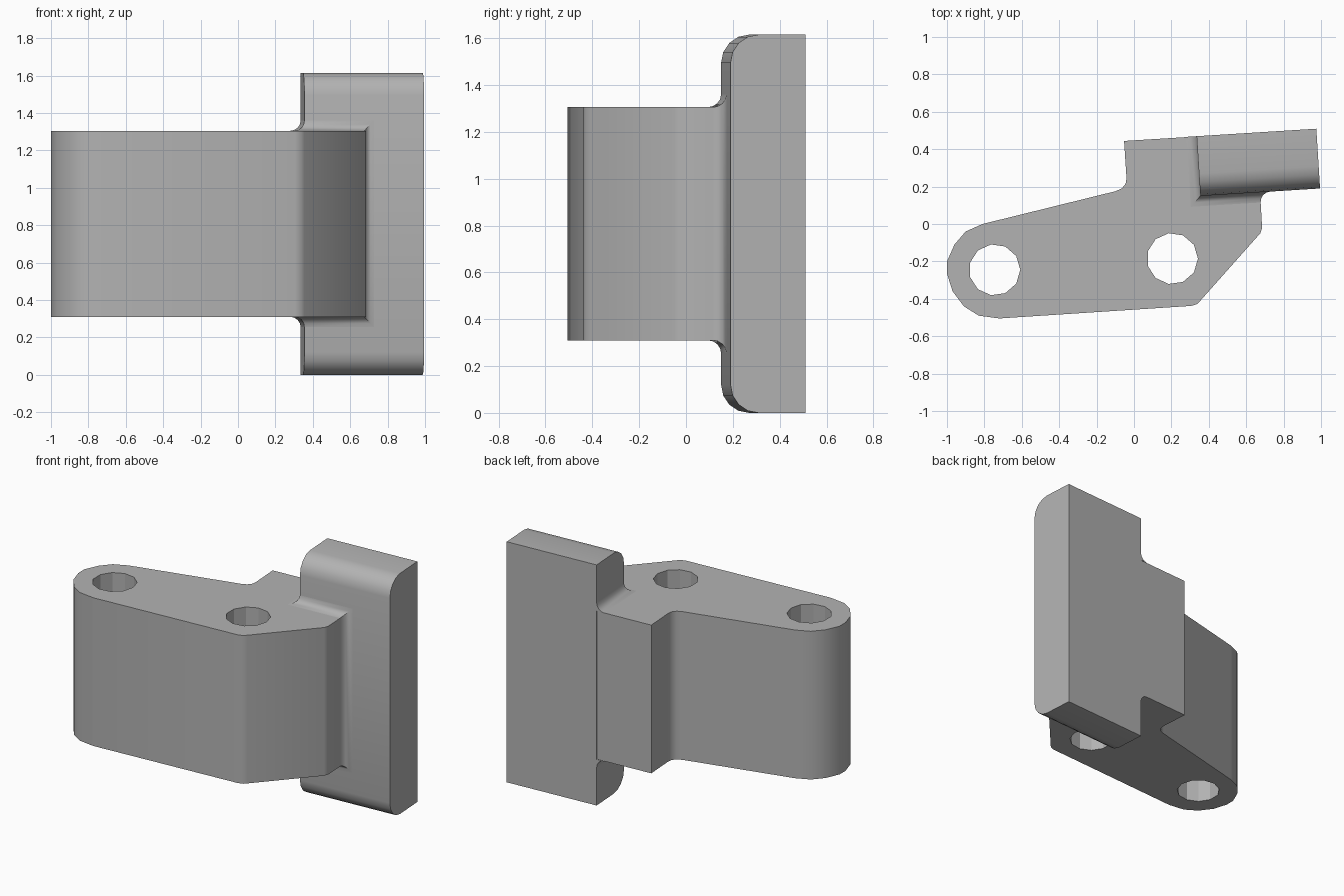
import bpy, bmesh
from math import sin, cos, pi, radians
from mathutils import Matrix

cube = bpy.data.objects.get("Cube")
if cube:
    bpy.data.objects.remove(cube, do_unlink=True)

grey = bpy.data.materials.new("plain grey")
grey.use_nodes = True
GREY = (0.45, 0.45, 0.45, 1)
grey.diffuse_color = GREY
grey.node_tree.nodes["Principled BSDF"].inputs["Base Color"].default_value = GREY

Z0, Z1, HEIGHT = 0.31, 1.305, 1.615      # body bottom, body top, plate height
LENGTH, DEPTH = 0.641, 0.32              # plate size along its own axes
TILT = Matrix.Translation((0.355, 0.15, 0)) @ Matrix.Rotation(radians(3.58), 4, 'Z')


def finish(name, bm, matrix=None):
    bmesh.ops.recalc_face_normals(bm, faces=bm.faces)
    mesh = bpy.data.meshes.new(name)
    bm.to_mesh(mesh)
    bm.free()
    mesh.materials.append(grey)
    ob = bpy.data.objects.new(name, mesh)
    bpy.context.collection.objects.link(ob)
    if matrix:
        ob.matrix_world = matrix
    bpy.ops.object.select_all(action='DESELECT')
    ob.select_set(True)
    bpy.context.view_layer.objects.active = ob
    bpy.ops.object.shade_smooth_by_angle(angle=radians(30))
    return ob


def loop_edges(bm, points):
    verts = [bm.verts.new(p) for p in points]
    return [bm.edges.new((a, b)) for a, b in zip(verts, verts[1:] + verts[:1])]


def extrude(bm, faces, offset):
    geom = bmesh.ops.extrude_face_region(bm, geom=faces)["geom"]
    bmesh.ops.translate(bm, vec=offset, verts=[v for v in geom if isinstance(v, bmesh.types.BMVert)])


# Lever body with two through holes
outline = [(-.72, -.505), (-.83, -.49), (-.91, -.44), (-.97, -.36), (-1, -.265), (-1, -.2),
           (-.96, -.11), (-.9, -.04), (-.81, 0), (-.1, .175), (-.065, .19), (-.045, .215),
           (-.04, .245), (-.053, .444), (.336, .468), (.37, .3), (.67, .3), (.677, .12),
           (.685, -.02), (.675, -.05), (.355, -.41), (.338, -.428), (.305, -.438)]
bm = bmesh.new()
edges = loop_edges(bm, [(x, y, Z0) for x, y in outline])
SIDES = 11
for cx, cy in ((-.745, -.245), (.205, -.185)):
    angles = [2 * pi * i / SIDES for i in range(SIDES)]
    edges += loop_edges(bm, [(cx + .137 * cos(a), cy + .137 * sin(a), Z0) for a in angles])
bmesh.ops.triangle_fill(bm, edges=edges, use_beauty=True)
extrude(bm, bm.faces[:], (0, 0, Z1 - Z0))
bmesh.ops.dissolve_limit(bm, angle_limit=radians(1), verts=bm.verts[:], edges=bm.edges[:])
finish("lever_body", bm)

# Upright plate with rounded front edges at top and bottom
R, STEPS = 0.12, 4
arc = [(R - R * cos(a), R - R * sin(a)) for a in [pi / 2 * i / STEPS for i in range(STEPS + 1)]]
profile = [(DEPTH, 0)] + [(y, z) for y, z in reversed(arc)]
profile += [(y, HEIGHT - z) for y, z in arc] + [(DEPTH, HEIGHT)]
bm = bmesh.new()
face = bm.faces.new([bm.verts.new((0, y, z)) for y, z in profile])
extrude(bm, [face], (LENGTH, 0, 0))
finish("upright_plate", bm, TILT)

# Concave fillet wrapping the joint between body and plate
F, RIGHT = 0.055, 0.319
bm = bmesh.new()
rows = []
for i in range(STEPS + 1):
    a = pi / 2 * i / STEPS
    d, h = F - F * sin(a), F - F * cos(a)
    path = [(-d, DEPTH), (-d, -d), (RIGHT + h, -d)]
    top = [bm.verts.new((x, y, Z1 + h)) for x, y in path]
    low = [bm.verts.new((x, y, Z0 - h)) for x, y in reversed(path)]
    rows.append(top + low)
for r, s in zip(rows, rows[1:]):
    for k in range(5):
        bm.faces.new((r[k], r[k + 1], s[k + 1], s[k]))
for k, z in ((0, Z1), (5, Z0)):          # back end caps
    bm.faces.new([r[k] for r in rows] + [bm.verts.new((0, DEPTH, z))])
finish("joint_fillet", bm, TILT)
